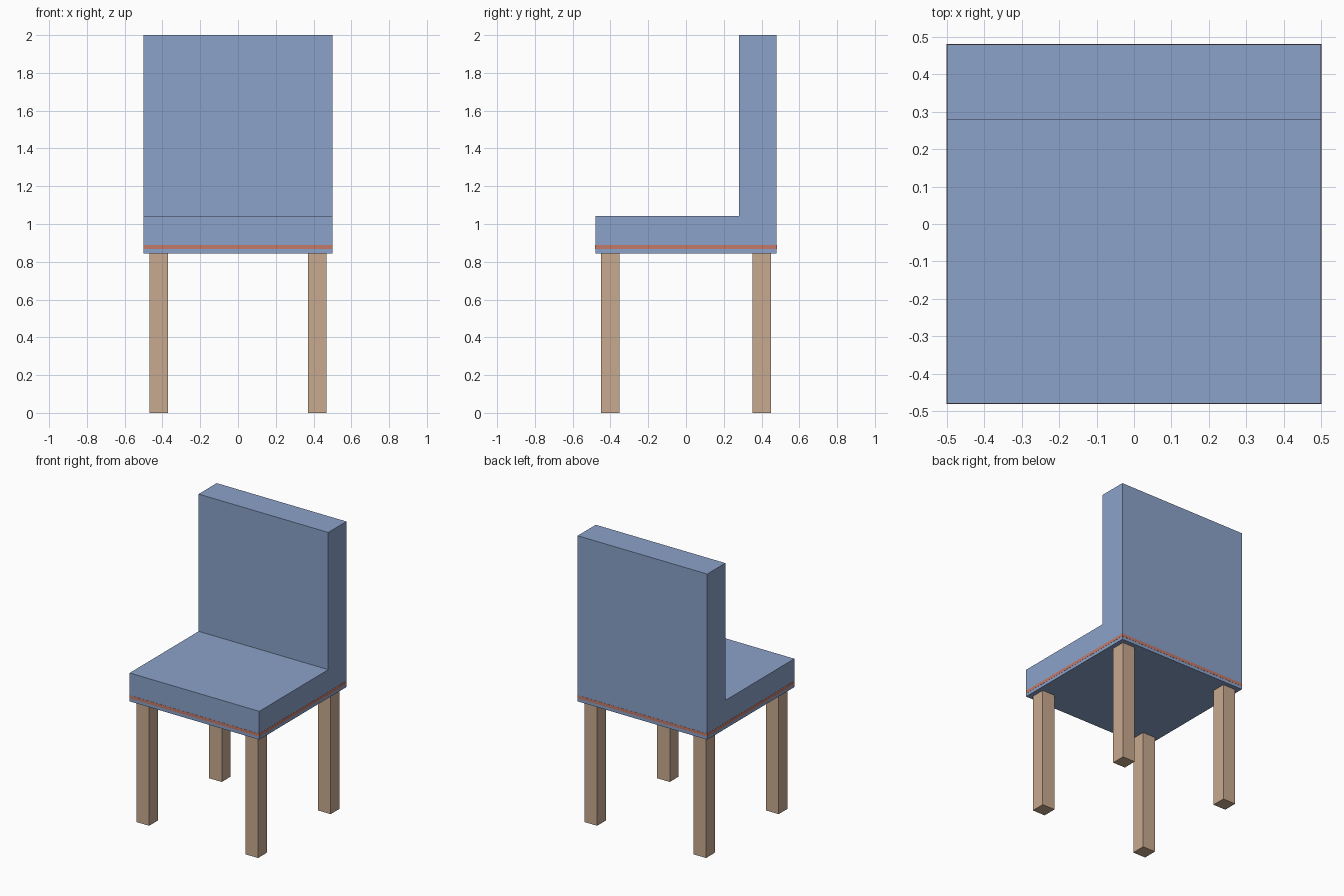
import bpy, bmesh

if "Cube" in bpy.data.objects:
    bpy.data.objects.remove(bpy.data.objects["Cube"])


def material(name, rgb):
    m = bpy.data.materials.new(name)
    m.diffuse_color = (*rgb, 1.0)
    m.use_nodes = True
    m.node_tree.nodes["Principled BSDF"].inputs["Base Color"].default_value = m.diffuse_color
    return m


BLUE = material("blue fabric", (0.258, 0.361, 0.584))
WOOD = material("light wood", (0.578, 0.402, 0.275))
RED = material("red trim", (0.552, 0.195, 0.144))


def add_object(name, bm, mat):
    bmesh.ops.recalc_face_normals(bm, faces=bm.faces)
    mesh = bpy.data.meshes.new(name)
    bm.to_mesh(mesh)
    bm.free()
    mesh.materials.append(mat)
    obj = bpy.data.objects.new(name, mesh)
    bpy.context.collection.objects.link(obj)
    return obj


def box(name, lo, hi, mat):
    bm = bmesh.new()
    bmesh.ops.create_cube(bm, size=1.0)
    for v in bm.verts:
        for i in range(3):
            v.co[i] = lo[i] if v.co[i] < 0 else hi[i]
    return add_object(name, bm, mat)


# Upholstered seat and back: one L-shaped side profile extruded across the width
W, D = 0.5, 0.48
SEAT_BOTTOM, SEAT_TOP, BACK_FRONT = 0.845, 1.043, 0.28
profile = [(-D, SEAT_BOTTOM), (D, SEAT_BOTTOM), (D, 2.0),
           (BACK_FRONT, 2.0), (BACK_FRONT, SEAT_TOP), (-D, SEAT_TOP)]
bm = bmesh.new()
side = bm.faces.new([bm.verts.new((-W, y, z)) for y, z in profile])
new = bmesh.ops.extrude_face_region(bm, geom=[side])["geom"]
bmesh.ops.translate(bm, vec=(2 * W, 0, 0),
                    verts=[g for g in new if isinstance(g, bmesh.types.BMVert)])
add_object("seat_and_back", bm, BLUE)

# Thin trim line around the lower edge of the seat
E, Z0, Z1 = 0.001, 0.867, 0.888
for s, label in ((-1, "front"), (1, "back")):
    ys = sorted((s * D, s * (D + E)))
    box(label + "_trim", (-W - E, ys[0], Z0), (W + E, ys[1], Z1), RED)
for s, label in ((-1, "left"), (1, "right")):
    xs = sorted((s * W, s * (W + E)))
    box(label + "_trim", (xs[0], -D, Z0), (xs[1], D, Z1), RED)

# Four square legs
H = 0.049
for sx, lr in ((-1, "left"), (1, "right")):
    for sy, fb in ((-1, "front"), (1, "back")):
        x, y = sx * 0.42, sy * 0.40
        box(f"{fb}_{lr}_leg", (x - H, y - H, 0), (x + H, y + H, SEAT_BOTTOM), WOOD)
